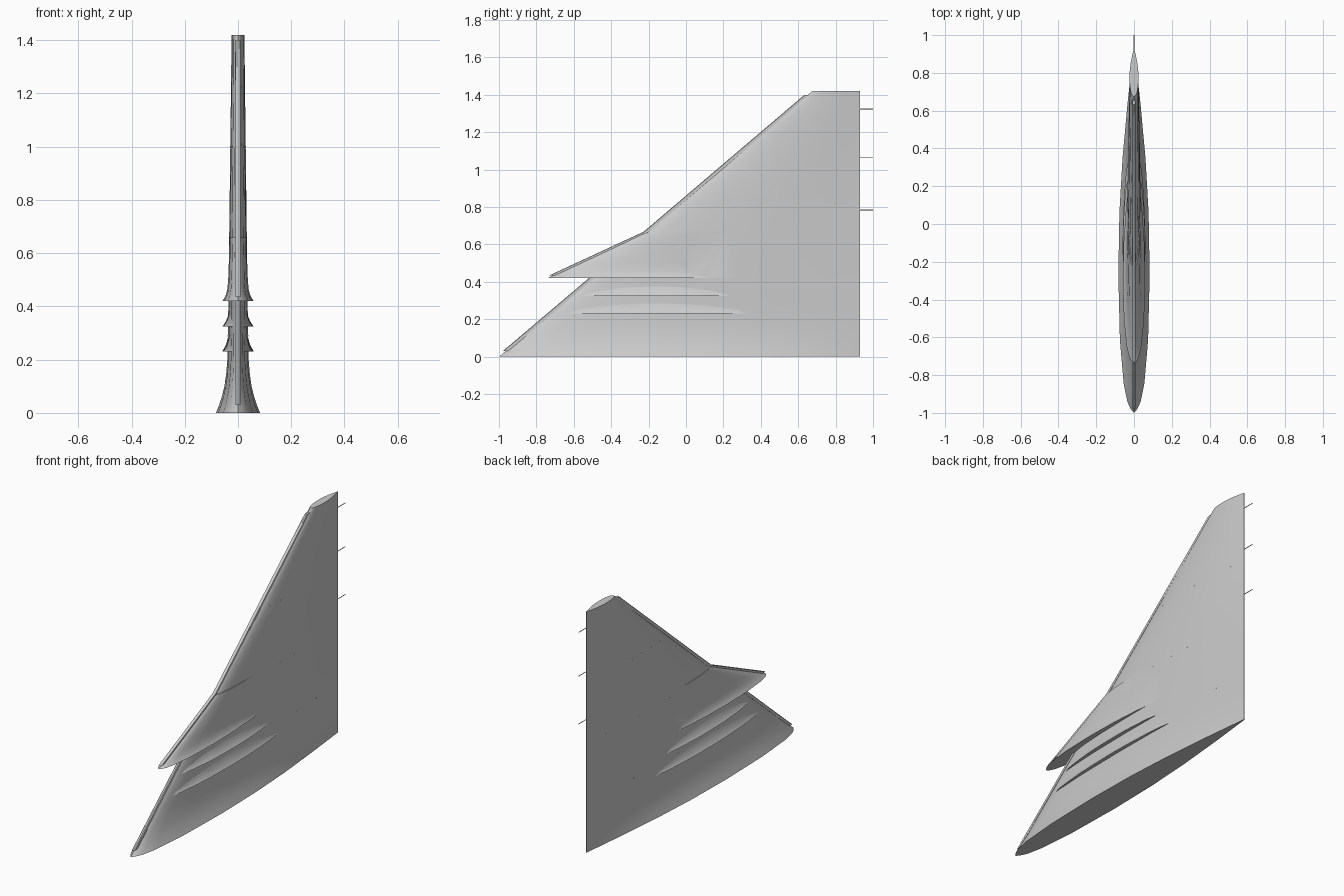
import bpy, bmesh, math
from mathutils import Vector

if "Cube" in bpy.data.objects:
    bpy.data.objects.remove(bpy.data.objects["Cube"])

TE = 0.93
PROF = [(0, 0), (.01, .2), (.03, .42), (.08, .66), (.2, .9), (.38, 1), (.55, .93),
        (.7, .73), (.85, .41), (.95, .16), (1, .03)]
FIN_W = [(0, .083), (.03, .071), (.06, .061), (.1, .051), (.15, .044), (.2, .04),
         (.3, .038), (.42, .036), (.67, .033), (1, .029), (1.42, .024)]
SCOOP_W = [(.42, .059), (.43, .052), (.445, .045), (.465, .040), (.5, .037), (.55, .035), (.66, .032)]


def interp(table, v):
    for (a, p), (b, q) in zip(table, table[1:]):
        if v <= b:
            return p + (q - p) * max(0, v - a) / (b - a)
    return table[-1][1]


def fin_le(z):
    return -1 + 1.18 * z


def scoop_le(z):
    return -.74 + (z - .42) * 2.12


def fin_half(y, z):
    le = fin_le(z)
    return interp(FIN_W, z) * interp(PROF, (y - le) / (TE - le))


def finish(bm, name, smooth=True):
    bmesh.ops.recalc_face_normals(bm, faces=bm.faces)
    me = bpy.data.meshes.new(name)
    bm.to_mesh(me)
    bm.free()
    ob = bpy.data.objects.new(name, me)
    bpy.context.collection.objects.link(ob)
    if smooth:
        shade(ob)
    return ob


def shade(ob):
    bpy.ops.object.select_all(action='DESELECT')
    ob.select_set(True)
    bpy.context.view_layer.objects.active = ob
    bpy.ops.object.shade_smooth_by_angle(angle=math.radians(30))


def airfoil_loft(name, widths, le, te):
    """Stack aerofoil sections into a closed solid."""
    bm = bmesh.new()
    rings = []
    for z, w in widths:
        a, b = le(z), te(z)
        right = [(w * p, a + (b - a) * t, z) for t, p in PROF]
        left = [(-x, y, zz) for x, y, zz in right[:0:-1]]
        rings.append([bm.verts.new(c) for c in right + left])
    n = len(rings[0])
    for r, s in zip(rings, rings[1:]):
        for i in range(n):
            j = (i + 1) % n
            bm.faces.new((r[i], r[j], s[j], s[i]))
    bm.faces.new(rings[0])
    bm.faces.new(rings[-1])
    return finish(bm, name, False)


# Main fin, with the forward dorsal scoop merged in
fin = airfoil_loft("tail_fin", FIN_W, fin_le, lambda z: TE)
scoop = airfoil_loft("dorsal_scoop", SCOOP_W, scoop_le, lambda z: .42)
mod = fin.modifiers.new("join_scoop", 'BOOLEAN')
mod.operation = 'UNION'
mod.solver = 'EXACT'
mod.object = scoop
bpy.context.view_layer.objects.active = fin
bpy.ops.object.modifier_apply(modifier=mod.name)
bpy.data.objects.remove(scoop)
shade(fin)


# Side louvres: flared gills with a flat underside
def louvre(name, z0, y0, y1, flare, height, n=24):
    bm = bmesh.new()
    for side in (1, -1):
        cols = []
        for i in range(n + 1):
            u = i / n
            y = y0 + (y1 - y0) * u
            s = math.sin(math.pi * u) ** .6
            col = [bm.verts.new((side * (fin_half(y, z0) - .002), y, z0))]
            for k, f in ((0, 1), (.2, .66), (.45, .33), (.7, .12), (1, -.05)):
                z = z0 + height * s * k
                col.append(bm.verts.new((side * (fin_half(y, z) + flare * s * f), y, z)))
            cols.append(col)
        for a, b in zip(cols, cols[1:]):
            for k in range(5):
                bm.faces.new((a[k], b[k], b[k + 1], a[k + 1]))
    finish(bm, name)


louvre("upper_louvre", .325, -.55, .23, .022, .055)
louvre("lower_louvre", .23, -.64, .33, .021, .06)


# Leading edge strips
def strip(name, path, half=.009, depth=.024):
    bm = bmesh.new()
    rings = []
    for y, z in path:
        rings.append([bm.verts.new(c) for c in (
            (half, y + depth, z), (half, y, z), (half * .5, y - .005, z),
            (-half * .5, y - .005, z), (-half, y, z), (-half, y + depth, z))])
    for r, s in zip(rings, rings[1:]):
        for i in range(6):
            j = (i + 1) % 6
            bm.faces.new((r[i], r[j], s[j], s[i]))
    bm.faces.new(rings[0])
    bm.faces.new(rings[-1])
    finish(bm, name)


strip("lower_edge_strip", [(fin_le(z) - .01, z) for z in (.03, .42)])
strip("upper_edge_strip", [(-.725, .435), (-.222, .668), (fin_le(1.4) - .014, 1.4)])


# Small rods for wicks and fasteners
def rods(name, items, radius, sides):
    bm = bmesh.new()
    for a, b in items:
        a, b = Vector(a), Vector(b)
        d = b - a
        m = d.to_track_quat('Z', 'Y').to_matrix().to_4x4()
        m.translation = (a + b) / 2
        bmesh.ops.create_cone(bm, cap_ends=True, segments=sides, radius1=radius,
                              radius2=radius, depth=d.length, matrix=m)
    finish(bm, name)


rods("static_wicks", [((0, .91, z), (0, 1.0, z)) for z in (1.325, 1.067, .785)], .002, 8)
rows = {1.0: (.27, .36, .45, .54, .73, .83), .64: (-.09, .2, .35, .48, .76),
        .54: (-.34,), .29: (-.45, -.25, -.07, .13, .32, .52, .71)}
pins = []
for z, ys in rows.items():
    for y in ys:
        w = fin_half(y, z)
        pins += [((s * (w - .004), y, z), (s * (w + .001), y, z)) for s in (1, -1)]
rods("fasteners", pins, .003, 8)
